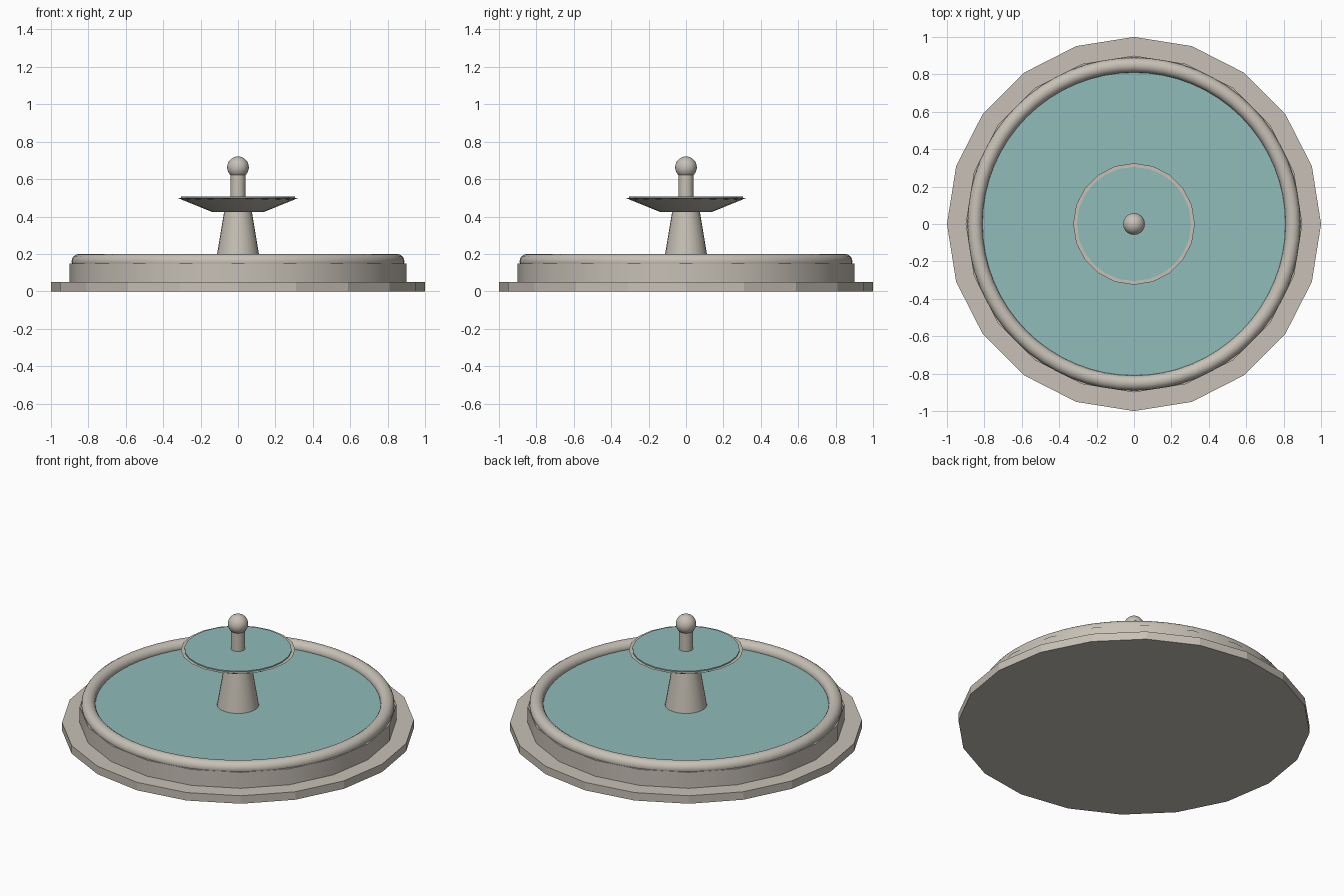
import bpy, math

if "Cube" in bpy.data.objects:
    bpy.data.objects.remove(bpy.data.objects["Cube"])


def material(name, rgb):
    m = bpy.data.materials.new(name)
    m.diffuse_color = (*rgb, 1.0)
    m.use_nodes = True
    m.node_tree.nodes["Principled BSDF"].inputs["Base Color"].default_value = m.diffuse_color
    return m


stone = material("pale_stone", (0.57, 0.53, 0.465))
water = material("teal_water", (0.275, 0.505, 0.49))


def finish(name, mat, angle=30):
    ob = bpy.context.object
    ob.name = name
    ob.data.materials.append(mat)
    bpy.ops.object.shade_smooth_by_angle(angle=math.radians(angle))
    return ob


def frustum(name, r_bottom, r_top, z0, z1, mat, sides=20, angle=30):
    bpy.ops.mesh.primitive_cone_add(vertices=sides, radius1=r_bottom, radius2=r_top,
                                    depth=z1 - z0, location=(0, 0, (z0 + z1) / 2))
    return finish(name, mat, angle)


# Lower step and basin wall
frustum("base_step", 1.0, 1.0, 0.0, 0.05, stone, angle=10)
frustum("basin_wall", 0.9, 0.9, 0.05, 0.15, stone)

# Rounded rim around the pool
bpy.ops.mesh.primitive_torus_add(major_radius=0.85, minor_radius=0.04,
                                 major_segments=64, minor_segments=16,
                                 location=(0, 0, 0.16))
finish("basin_rim", stone, 40)

# Pool water
frustum("pool_water", 0.83, 0.83, 0.14, 0.155, water, sides=64)

# Tapered pedestal and upper bowl
frustum("pedestal", 0.12, 0.07, 0.15, 0.45, stone, sides=24)
frustum("upper_bowl", 0.14, 0.325, 0.425, 0.5, stone)
frustum("upper_water", 0.305, 0.305, 0.49, 0.507, water, sides=24)

# Spout post and ball finial
frustum("spout_post", 0.04, 0.04, 0.5, 0.64, stone, sides=20)
bpy.ops.mesh.primitive_uv_sphere_add(segments=24, ring_count=16, radius=0.058,
                                     location=(0, 0, 0.663))
finish("ball_finial", stone, 40)
